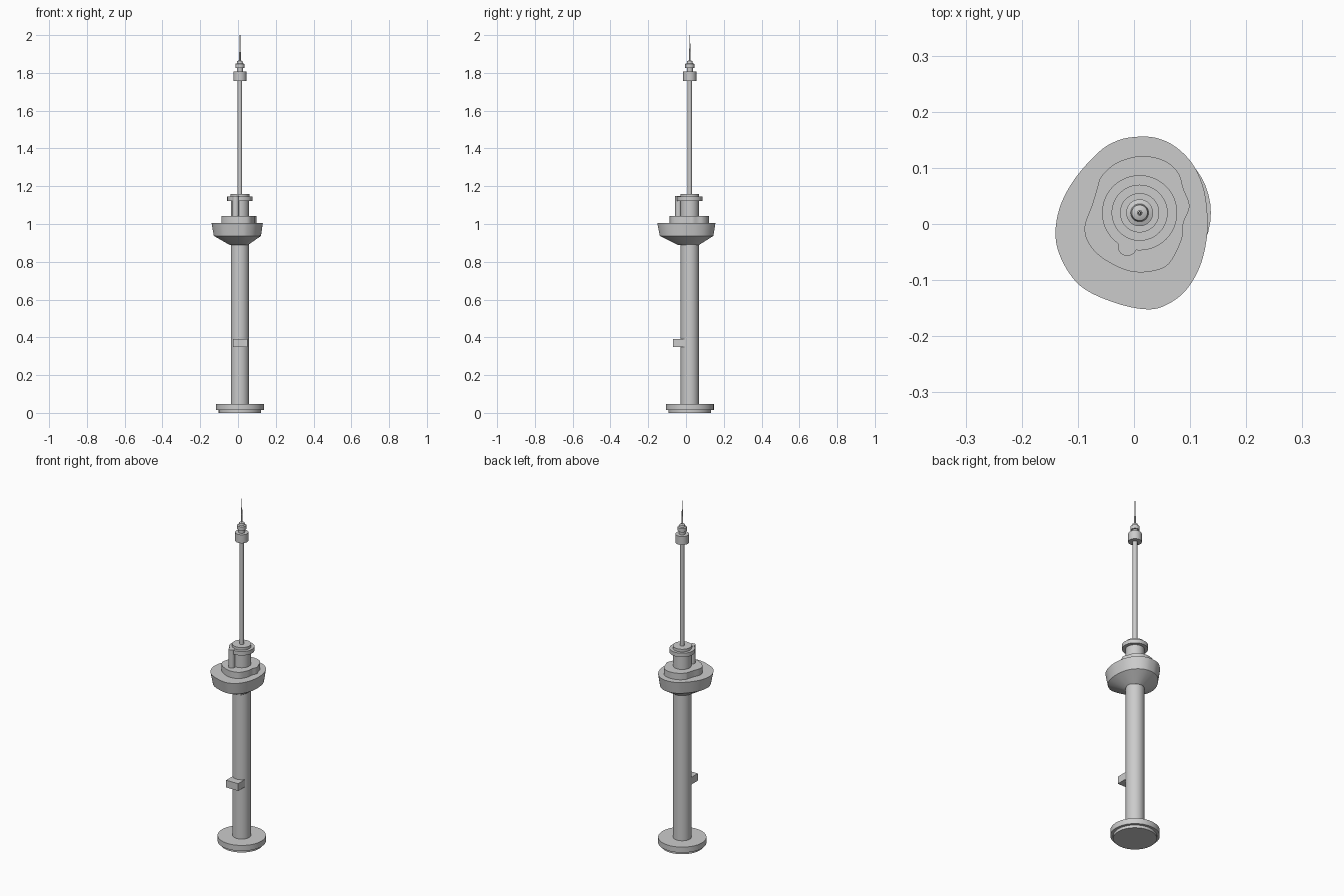
import bpy, bmesh, math
from mathutils import Vector

if "Cube" in bpy.data.objects:
    bpy.data.objects.remove(bpy.data.objects["Cube"])

CX, CY = 0.01, 0.02   # tower axis


def finish(name, bm):
    bmesh.ops.recalc_face_normals(bm, faces=bm.faces)
    me = bpy.data.meshes.new(name)
    bm.to_mesh(me)
    bm.free()
    ob = bpy.data.objects.new(name, me)
    bpy.context.collection.objects.link(ob)
    bpy.ops.object.select_all(action='DESELECT')
    ob.select_set(True)
    bpy.context.view_layer.objects.active = ob
    bpy.ops.object.shade_smooth_by_angle(angle=math.radians(30))
    return ob


def loft(name, rings):
    """Closed solid through equally sized rings of points."""
    bm = bmesh.new()
    loops = [[bm.verts.new(p) for p in r] for r in rings]
    n = len(loops[0])
    for a, b in zip(loops, loops[1:]):
        for i in range(n):
            j = (i + 1) % n
            bm.faces.new((a[i], a[j], b[j], b[i]))
    bm.faces.new(loops[0][::-1])
    bm.faces.new(loops[-1])
    return finish(name, bm)


def turned(name, profile, x=CX, y=CY, n=48):
    """Round part from (radius, z) pairs."""
    return loft(name, [[(x + r * math.cos(t * math.tau / n), y + r * math.sin(t * math.tau / n), z)
                        for t in range(n)] for r, z in profile])


def smooth_outline(pts, steps=5):
    """Catmull-Rom closed curve through the points."""
    p = [Vector(q) for q in pts]
    n, out = len(p), []
    for i in range(n):
        a, b, c, d = p[i - 1], p[i], p[(i + 1) % n], p[(i + 2) % n]
        for s in range(steps):
            t = s / steps
            out.append(0.5 * (2 * b + (c - a) * t + (2 * a - 5 * b + 4 * c - d) * t * t
                              + (3 * b - a - 3 * c + d) * t ** 3))
    return out


def outline_solid(name, outline, levels):
    """Free outline scaled about the tower axis at each (scale, z)."""
    c = Vector((CX, CY))
    return loft(name, [[(*(c + (p - c) * s), z) for p in outline] for s, z in levels])


# Foot and shaft
turned("foot_plinth", [(0.112, 0), (0.112, 0.016)])
turned("foot_disc", [(0.127, 0.016), (0.127, 0.048)])
turned("shaft", [(0.048, 0.048), (0.048, 0.90)])

# Irregular rounded pod
pod = smooth_outline([
    (0, .155), (.037, .154), (.072, .139), (.103, .109), (.122, .07), (.13, .027),
    (.13, -.023), (.117, -.077), (.09, -.121), (.054, -.146), (.022, -.152),
    (-.026, -.143), (-.08, -.121), (-.11, -.095), (-.133, -.054), (-.14, -.013),
    (-.13, .036), (-.103, .084), (-.062, .129), (-.031, .148)])
outline_solid("pod", pod, [(0.37, 0.89), (0.92, 0.937), (1, 1.005)])

# Roof storey on the pod
roof = smooth_outline([
    (.012, .121), (.054, .113), (.079, .091), (.088, .063), (.099, .032), (.088, .002),
    (.085, -.027), (.063, -.07), (.033, -.084), (-.008, -.084), (-.053, -.063),
    (-.08, -.036), (-.088, -.005), (-.074, .036), (-.065, .066), (-.058, .085), (-.031, .109)])
outline_solid("roof_storey", roof, [(1, 1.005), (1, 1.042)])

# Upper core with collars and a stair turret
turned("upper_core", [(0.048, 1.042), (0.048, 1.15)])
turned("core_collar", [(0.067, 1.122), (0.067, 1.145)])
turned("core_cap", [(0.05, 1.145), (0.05, 1.16)])
turned("stair_turret", [(0.017, 1.042), (0.017, 1.147)], x=-0.012, y=-0.04, n=24)

# Mast, drum, beacon and antenna
turned("mast", [(0.012, 1.16), (0.012, 1.76)], n=32)
turned("mast_drum", [(0.035, 1.758), (0.035, 1.807)])
turned("beacon", [(0.016, 1.807), (0.016, 1.826), (0.024, 1.826), (0.024, 1.848),
                  (0.016, 1.851), (0.014, 1.862), (0.006, 1.866)], n=32)
turned("antenna", [(0.005, 1.866), (0.005, 1.91), (0.003, 1.912), (0.002, 2.0)], n=12)

# Box cabin on the front of the shaft
bm = bmesh.new()
bmesh.ops.create_cube(bm, size=1)
for v in bm.verts:
    v.co = (0.0115 + v.co.x * 0.077, -0.0375 + v.co.y * 0.065, 0.371 + v.co.z * 0.042)
finish("shaft_cabin", bm)
